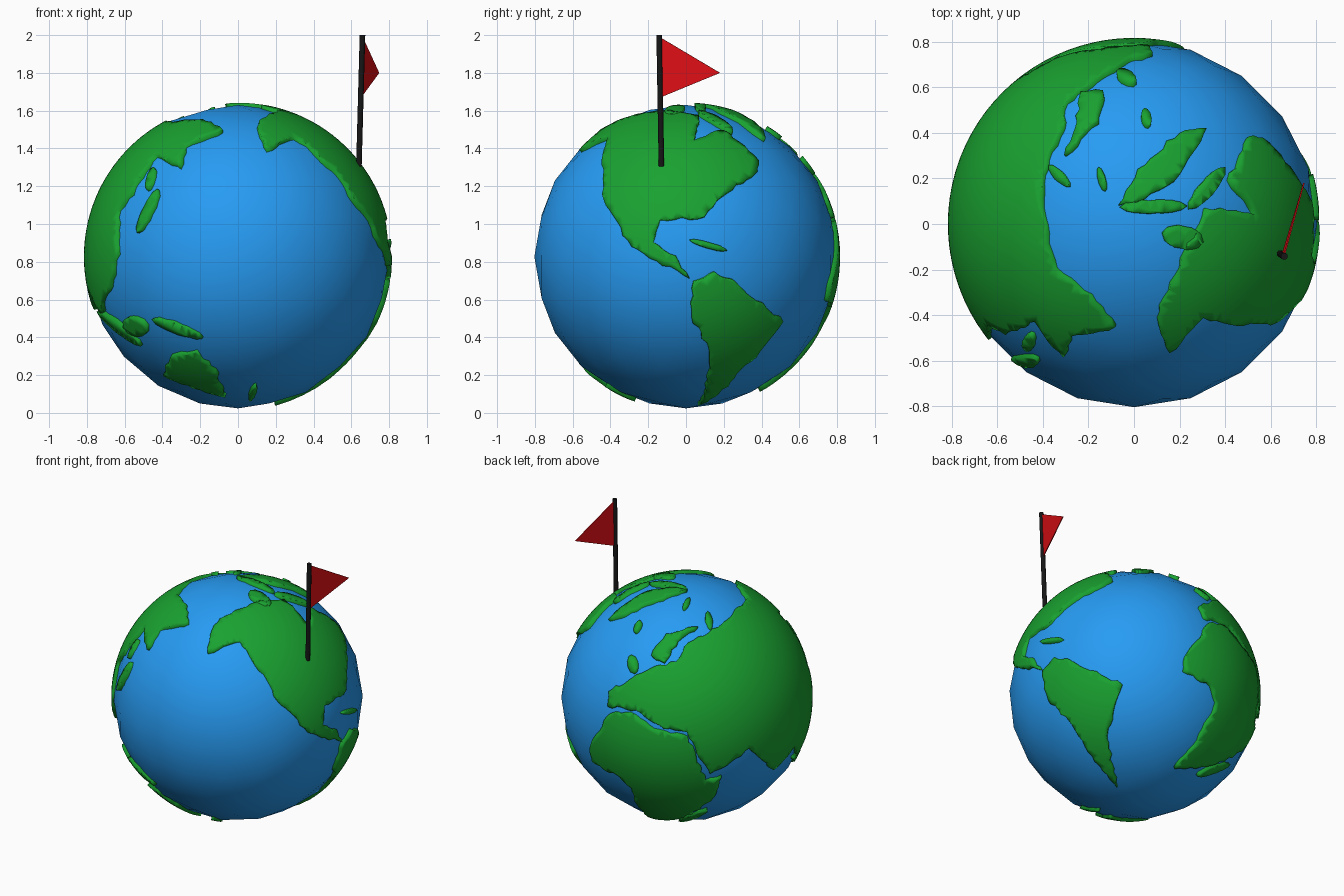
import bpy, bmesh, math, random
from mathutils import Vector, geometry

if "Cube" in bpy.data.objects:
    bpy.data.objects.remove(bpy.data.objects["Cube"])

random.seed(4)
CENTRE = Vector((0, 0, 0.827))
R_SEA, R_LAND, R_FOOT = 0.803, 0.816, 0.775

# Sketching planes: turn, elevation, centre u, centre v, scale
PLANES = {
    "F": (0, 0, 238.5, 257, 189),
    "R": (90, 0, 686.5, 257, 189),
    "T": (0, 90, 1134.5, 225, 228),
    "B": (215, 25, 688, 696, 156),
    "U": (140, -25, 1134, 696, 156),
}


def material(name, rgb):
    m = bpy.data.materials.new(name)
    m.diffuse_color = (*rgb, 1)
    m.use_nodes = True
    m.node_tree.nodes["Principled BSDF"].inputs["Base Color"].default_value = m.diffuse_color
    return m


def add_mesh(name, bm, mat, smooth=True):
    for f in bm.faces:
        f.smooth = smooth
    me = bpy.data.meshes.new(name)
    bm.to_mesh(me)
    bm.free()
    me.materials.append(mat)
    ob = bpy.data.objects.new(name, me)
    bpy.context.collection.objects.link(ob)
    return ob


def sketch(plane, *points):
    """Project sketched points onto the unit globe."""
    turn, elev, cu, cv, s = PLANES[plane]
    a, e = math.radians(turn), math.radians(elev)
    side = Vector((math.cos(a), math.sin(a), 0))
    flat = Vector((math.sin(a), -math.cos(a), 0))
    z = Vector((0, 0, 1))
    up = z * math.cos(e) - flat * math.sin(e)
    view = flat * math.cos(e) + z * math.sin(e)
    out = []
    for u, v in points:
        x, y = (u - cu) / s / R_LAND, (cv - v) / s / R_LAND
        out.append((side * x + up * y + view * math.sqrt(max(0, 1 - x * x - y * y))).normalized())
    return out


# Evenly spread points that keep the land surfaces round
N = 5000
SPREAD = []
for i in range(N):
    h, t = 1 - (2 * i + 1) / N, i * math.pi * (3 - math.sqrt(5))
    r = math.sqrt(1 - h * h)
    SPREAD.append(Vector((r * math.cos(t), r * math.sin(t), h)))


def add_land(name, corners, mat, rough=0.012):
    # Split the outline into a slightly ragged coast
    coast = []
    for a, b in zip(corners, corners[1:] + corners[:1]):
        n = max(1, math.ceil((b - a).length / 0.05))
        across = a.cross(b - a).normalized()
        for k in range(n):
            wobble = across * random.uniform(-rough, rough) if k else Vector()
            coast.append((a.lerp(b, k / n) + wobble).normalized())
    mid = sum(coast, Vector()).normalized()
    ex = mid.orthogonal().normalized()
    ey = mid.cross(ex)

    def flatten(p):
        return Vector((p.dot(ex), p.dot(ey))) / (1 + p.dot(mid))

    def lift(q):
        d = q.length_squared
        return (ex * q.x * 2 + ey * q.y * 2 + mid * (1 - d)) / (1 + d)

    # Fill the coast in a flat projection, then wrap it back on the globe
    reach = min(p.dot(mid) for p in coast)
    ring = [flatten(p) for p in coast]
    inner = [flatten(p) for p in SPREAD if p.dot(mid) > reach]
    n = len(ring)
    edges = [(i, (i + 1) % n) for i in range(n)]
    verts, _, faces, *_ = geometry.delaunay_2d_cdt(ring + inner, edges, [], 1, 1e-5)
    bm = bmesh.new()
    vs = [bm.verts.new(CENTRE + lift(q) * R_LAND) for q in verts]
    for f in faces:
        bm.faces.new([vs[i] for i in f])
    bmesh.ops.delete(bm, geom=[v for v in bm.verts if not v.link_faces], context='VERTS')
    # Coast walls sink into the sea
    rim = [e for e in bm.edges if e.is_boundary]
    new = bmesh.ops.extrude_edge_only(bm, edges=rim)["geom"]
    for v in (g for g in new if isinstance(g, bmesh.types.BMVert)):
        v.co = CENTRE + (v.co - CENTRE).normalized() * R_FOOT
    bmesh.ops.recalc_face_normals(bm, faces=bm.faces[:])
    bm.normal_update()
    if sum(f.normal.dot(f.calc_center_median() - CENTRE) * f.calc_area() for f in bm.faces) < 0:
        bmesh.ops.reverse_faces(bm, faces=bm.faces[:])
    add_mesh(name, bm, mat)


def add_island(name, plane, start, end, half_width, mat):
    """A rounded sliver of land between two points."""
    a, b = Vector(start), Vector(end)
    along = (b - a) / 2
    across = along.orthogonal().normalized() * half_width
    turns = [k * math.tau / 10 for k in range(10)]
    pts = [(a + b) / 2 + along * math.cos(t) + across * math.sin(t) for t in turns]
    add_land(name, sketch(plane, *pts), mat, 0.004)


blue = material("sea_blue", (0.02, 0.33, 0.9))
green = material("land_green", (0.01, 0.36, 0.03))
black = material("pole_black", (0.008, 0.008, 0.008))
red = material("flag_red", (0.75, 0.005, 0.008))

# Sea
bm = bmesh.new()
bmesh.ops.create_icosphere(bm, subdivisions=3, radius=R_SEA)
add_mesh("sea", bm, blue).location = CENTRE

# Continents
add_land("north_america",
         sketch("F", (258, 126), (268, 150), (296, 137)) +
         sketch("R", (604, 200), (632, 247), (690, 279), (676, 256), (653, 242), (660, 220), (705, 217),
                (718, 200), (758, 172)) +
         sketch("T", (1250, 137), (1230, 180), (1256, 216), (1206, 209), (1186, 252), (1160, 308)), green)
add_land("south_america",
         sketch("R", (694, 282), (715, 272), (738, 284), (784, 322), (752, 362)) +
         sketch("U", (1107, 745), (1117, 796), (1092, 766)) +
         sketch("R", (709, 348), (692, 318)), green)
add_land("africa",
         sketch("B", (591, 748), (612, 713), (632, 712), (655, 729), (690, 737), (708, 781), (724, 777)) +
         sketch("U", (1245, 752), (1175, 778), (1217, 712), (1212, 696), (1184, 682)), green)
add_land("eurasia",
         sketch("B", (609, 706), (610, 691), (630, 680), (652, 668), (678, 661), (690, 642)) +
         sketch("T", (1048, 160), (1042, 200), (1056, 270), (1092, 297), (1116, 328)) +
         sketch("F", (186, 146), (180, 167), (156, 155), (132, 194), (118, 210), (118, 255), (110, 288),
                (101, 314)) +
         sketch("B", (798, 746), (776, 770), (752, 748), (712, 774), (689, 732), (666, 729), (638, 710)), green)
add_land("scandinavia", sketch("B", (653, 655), (668, 633), (700, 626), (680, 640), (666, 662)), green)
add_land("greenland", sketch("T", (1119, 206), (1138, 170), (1180, 134), (1207, 129), (1175, 182),
                             (1145, 200)), green)
add_land("australia", sketch("F", (163, 376), (171, 357), (197, 352), (216, 372), (226, 398),
                             (188, 386)), green)

# Islands
add_island("arctic_north_island", "T", (1120, 208), (1188, 207), 7, green)
add_island("arctic_east_island", "T", (1190, 210), (1226, 168), 8, green)
add_island("arctic_west_island", "T", (1163, 234), (1204, 243), 12, green)
add_island("iceland", "T", (1145, 109), (1149, 127), 5, green)
add_island("polar_island", "T", (1099, 168), (1105, 192), 4, green)
add_island("siberian_island", "T", (1049, 166), (1069, 187), 5, green)
add_island("britain", "B", (633, 654), (635, 673), 5, green)
add_island("caribbean_island", "R", (690, 240), (728, 251), 3, green)
add_island("sakhalin", "F", (154, 167), (147, 190), 4, green)
add_island("japan", "F", (158, 189), (137, 233), 5, green)
add_island("borneo", "F", (123, 322), (147, 333), 9, green)
add_island("new_guinea", "F", (152, 320), (203, 339), 5, green)
add_island("sumatra_java", "F", (97, 312), (141, 347), 4, green)
add_island("new_zealand", "F", (257, 387), (250, 402), 3, green)
add_island("madagascar", "U", (1198, 784), (1231, 769), 3, green)

# Flag pole
foot, tip = Vector((0.64, -0.13, 1.305)), Vector((0.659, -0.142, 2.0))
bm = bmesh.new()
bmesh.ops.create_cone(bm, cap_ends=True, segments=16, radius1=0.015, radius2=0.015, depth=(tip - foot).length)
pole = add_mesh("flag_pole", bm, black)
pole.location = (foot + tip) / 2
pole.rotation_euler = (tip - foot).to_track_quat('Z', 'Y').to_euler()
pole.select_set(True)
bpy.context.view_layer.objects.active = pole
bpy.ops.object.shade_smooth_by_angle()

# Flag
bm = bmesh.new()
bm.faces.new([bm.verts.new(p) for p in ((0.658, -0.14, 1.99), (0.65, -0.136, 1.67), (0.745, 0.18, 1.8))])
flag = add_mesh("flag", bm, red, False)
thick = flag.modifiers.new("thickness", 'SOLIDIFY')
thick.thickness, thick.offset = 0.006, 0
